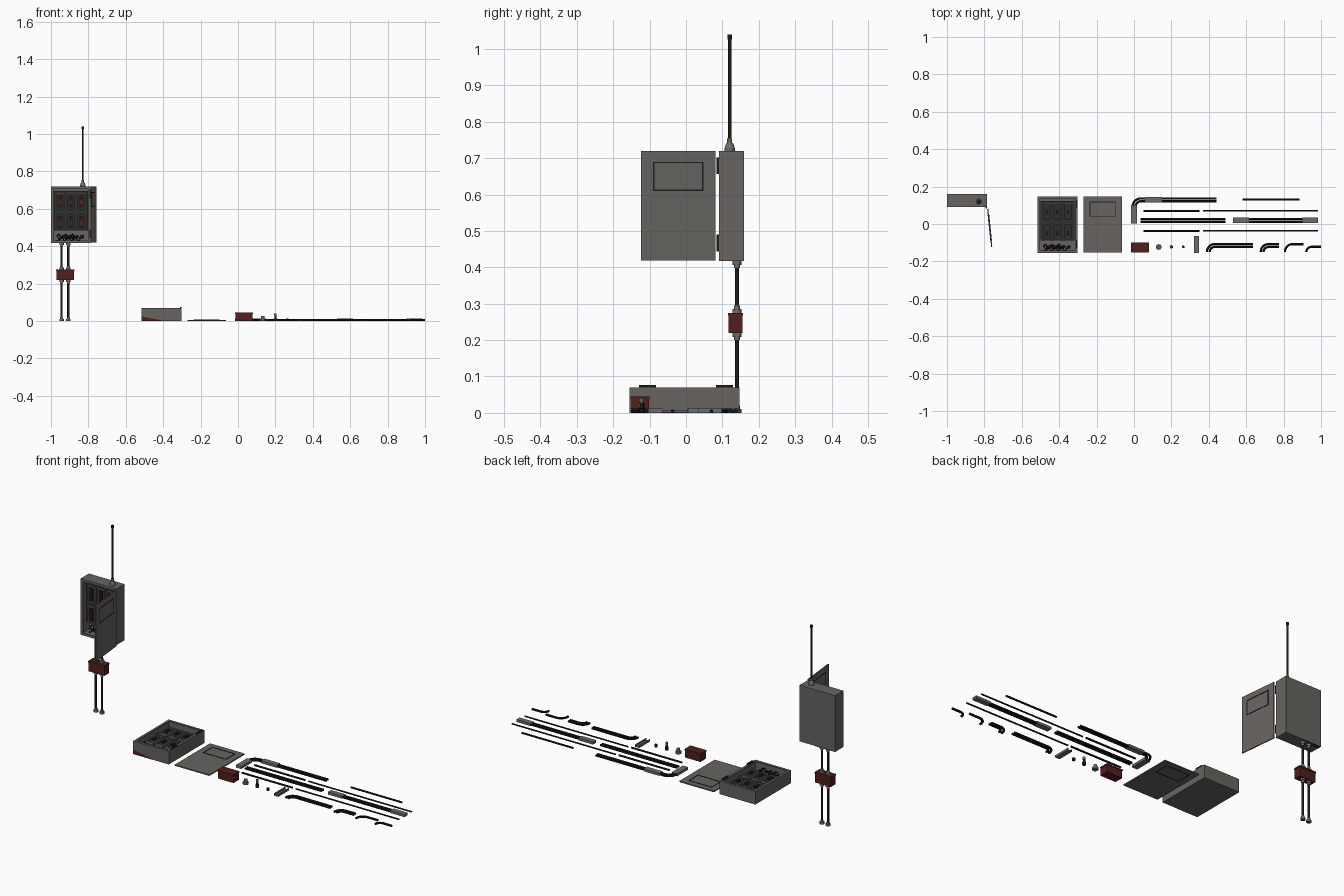
import bpy, bmesh, math
from mathutils import Matrix, Vector

if "Cube" in bpy.data.objects:
    bpy.data.objects.remove(bpy.data.objects["Cube"])

T = Matrix.Translation
R = lambda deg, axis: Matrix.Rotation(math.radians(deg), 4, axis)
ID = Matrix.Identity(4)


def material(name, rgb):
    m = bpy.data.materials.new(name)
    m.diffuse_color = (*rgb, 1)
    m.use_nodes = True
    m.node_tree.nodes["Principled BSDF"].inputs["Base Color"].default_value = m.diffuse_color
    return m


GREY = material("warm grey paint", (0.135, 0.127, 0.117))
STEEL = material("steel", (0.15, 0.15, 0.145))
DARK = material("charcoal panel", (0.03, 0.03, 0.028))
BLACK = material("black", (0.011, 0.011, 0.010))
RED = material("dark red", (0.085, 0.013, 0.013))
BRASS = material("brass", (0.16, 0.12, 0.055))


def add(name, mesh, mat, smooth=False):
    mesh.materials.clear()
    mesh.materials.append(mat)
    ob = bpy.data.objects.new(name, mesh)
    bpy.context.collection.objects.link(ob)
    if smooth:
        bpy.ops.object.select_all(action='DESELECT')
        ob.select_set(True)
        bpy.context.view_layer.objects.active = ob
        bpy.ops.object.shade_smooth_by_angle(angle=math.radians(40))
    return ob


def from_bm(name, bm, mat, smooth=False):
    mesh = bpy.data.meshes.new(name)
    bm.to_mesh(mesh)
    bm.free()
    return add(name, mesh, mat, smooth)


def boxes(name, mat, ranges, M=ID):
    """One object from several (x0, x1, y0, y1, z0, z1) blocks."""
    bm = bmesh.new()
    for x0, x1, y0, y1, z0, z1 in ranges:
        place = T(((x0 + x1) / 2, (y0 + y1) / 2, (z0 + z1) / 2))
        size = Matrix.Diagonal((x1 - x0, y1 - y0, z1 - z0, 1))
        bmesh.ops.create_cube(bm, size=1, matrix=M @ place @ size)
    return from_bm(name, bm, mat)


def frame(x0, x1, y0, y1, z0, z1, t):
    """Four bars of width t around a rectangle."""
    return [(x0, x0 + t, y0, y1, z0, z1), (x1 - t, x1, y0, y1, z0, z1),
            (x0 + t, x1 - t, y0, y0 + t, z0, z1), (x0 + t, x1 - t, y1 - t, y1, z0, z1)]


def turned(name, mat, x, y, z, profile, sides=16):
    """Upright stack of (radius, height) rings."""
    bm = bmesh.new()
    for (r0, z0), (r1, z1) in zip(profile, profile[1:]):
        if z1 > z0:
            bmesh.ops.create_cone(bm, cap_ends=True, segments=sides, radius1=r0, radius2=r1,
                                  depth=z1 - z0, matrix=T((x, y, z + (z0 + z1) / 2)))
    return from_bm(name, bm, mat, True)


def pipe(name, mat, points, r, M=ID):
    """Round bar swept along a path."""
    cu = bpy.data.curves.new(name, 'CURVE')
    cu.dimensions = '3D'
    cu.bevel_depth, cu.bevel_resolution, cu.use_fill_caps = r, 2, True
    sp = cu.splines.new('POLY')
    sp.points.add(len(points) - 1)
    for p, co in zip(sp.points, points):
        p.co = (*(M @ Vector(co)), 1)
    tmp = bpy.data.objects.new(name + "_path", cu)
    bpy.context.collection.objects.link(tmp)
    bpy.context.view_layer.update()
    mesh = bpy.data.meshes.new_from_object(tmp.evaluated_get(bpy.context.evaluated_depsgraph_get()))
    bpy.data.objects.remove(tmp)
    return add(name, mesh, mat, True)


def elbow(name, x, y0, y, x1, bend, r):
    """Pipe rising along y, turning a quarter circle, then running along x."""
    pts = [(x, y0, r)]
    for i in range(9):
        a = math.radians(180 - 90 * i / 8)
        pts.append((x + bend + bend * math.cos(a), y - bend + bend * math.sin(a), r))
    pipe(name, BLACK, pts + [(x1, y, r)], r)


# Cabinet in local axes: x across, y up, z toward the open side
def cabinet(prefix, M, switches):
    w, h, d = 0.106, 0.151, 0.07
    boxes(prefix + "_shell", GREY, [(-w, w, -h, h, 0, 0.004)]
          + frame(-w, w, -h, h, 0.004, d - 0.004, 0.006)
          + frame(-w, w, -h, h, d - 0.004, d, 0.013), M)
    boxes(prefix + "_panel", DARK, [(-0.09, 0.09, -0.085, 0.126, 0.036, 0.044)], M)
    slots = [(u, v) for u in (-0.056, 0, 0.056) for v in (-0.041, 0.07)]
    rims, bodies, toggles = [], [], []
    for u, v in slots:
        rims += frame(u - 0.022, u + 0.022, v - 0.045, v + 0.045, 0.044, 0.054, 0.006)
        bodies.append((u - 0.011, u + 0.011, v - 0.033, v + 0.033, 0.044, 0.051))
        toggles.append((u - 0.007, u + 0.007, v - 0.016, v + 0.010, 0.051, 0.057))
    boxes(prefix + "_breaker_frames", STEEL, rims, M)
    boxes(prefix + "_breakers", DARK if not switches else BLACK, bodies, M)
    boxes(prefix + "_toggles", RED if switches else BLACK, toggles, M)
    # tangle of cables and a terminal block under the panel
    for k in range(3):
        pts = [(-0.075 + 0.0065 * i, -0.116 + 0.012 * math.sin(i * 1.1 + k * 2) - 0.006 * k,
                0.03 + 0.006 * k + 0.005 * math.cos(i * 1.7)) for i in range(18 + 2 * k)]
        pipe(f"{prefix}_cable_{k}", BLACK, pts, 0.0028, M)
    boxes(prefix + "_terminal_block", BLACK, [(-0.045, 0.02, -0.127, -0.112, 0.004, 0.034),
                                              (0.052, 0.07, -0.128, -0.11, 0.004, 0.034)], M)
    # hinge leaves on the right edge
    boxes(prefix + "_hinges", BLACK, [(w - 0.008, w + 0.001, v - 0.023, v + 0.023, d, d + 0.006)
                                      for v in (-0.102, 0.11)], M)
    # red corner on the underside
    bm = bmesh.new()
    tri = [bm.verts.new(M @ Vector(p)) for p in
           ((-w, -h - 0.001, 0), (0.02, -h - 0.001, 0), (-w, -h - 0.001, 0.025))]
    bm.faces.new(tri)
    from_bm(prefix + "_red_corner", bm, RED)


# Door in local axes: hinge edge at x = 0, outer face toward +z
def door(prefix, M):
    boxes(prefix + "_leaf", GREY, [(-0.206, 0, -0.15, 0.15, 0.001, 0.007)], M)
    boxes(prefix + "_window_frame", BLACK,
          frame(-0.173, -0.034, 0.041, 0.121, 0, 0.0085, 0.004), M)


cabinet("standing_cabinet", T((-0.893, 0.16, 0.569)) @ R(90, 'X'), True)
door("open_door", T((-0.786, 0.081, 0.569)) @ R(96, 'Z') @ R(90, 'X'))
cabinet("lying_cabinet", T((-0.409, -0.004, 0)), False)
door("loose_door", T((-0.064, -0.002, 0)))

# Antenna on the standing cabinet
turned("antenna_base", STEEL, -0.83, 0.12, 0.72, [(0.014, 0), (0.014, 0.008), (0.009, 0.022)])
turned("antenna_collar", BRASS, -0.83, 0.12, 0.742, [(0.007, 0), (0.007, 0.012)])
turned("antenna_rod", BLACK, -0.83, 0.12, 0.754,
       [(0.005, 0), (0.005, 0.272), (0.0065, 0.272), (0.0065, 0.286)], 12)

# Conduits, fittings and junction box under the standing cabinet
for i, x in enumerate((-0.943, -0.907)):
    turned(f"conduit_{i}", BLACK, x, 0.14, 0, [(0.006, 0), (0.006, 0.42)], 12)
    for j, (z, up) in enumerate(((0, 1), (0.22, -1), (0.275, 1), (0.418, -1))):
        rings = [(0.012, 0), (0.012, 0.011), (0.008, 0.011), (0.008, 0.02)]
        if up < 0:
            rings = [(r, 0.02 - h) for r, h in reversed(rings)]
            z -= 0.02
        turned(f"conduit_fitting_{i}_{j}", STEEL, x, 0.14, z, rings)


def junction_box(name, x, y, z, sx, sy, sz):
    boxes(name, RED, [(x - sx, x + sx, y - sy, y + sy, z, z + sz * 0.86),
                      (x - sx - 0.002, x + sx + 0.002, y - sy - 0.002, y + sy + 0.002,
                       z + sz * 0.86, z + sz)])


junction_box("hung_junction_box", -0.923, 0.136, 0.219, 0.047, 0.019, 0.056)
junction_box("loose_junction_box", 0.032, -0.126, 0, 0.046, 0.024, 0.045)

# Long double elbow with couplings
elbow("long_elbow_outer", -0.008, 0.008, 0.137, 0.44, 0.045, 0.006)
elbow("long_elbow_inner", 0.008, 0.008, 0.122, 0.44, 0.030, 0.006)
boxes("elbow_couplings", STEEL, [(-0.016, 0.016, 0.004, 0.098, 0, 0.0135),
                                 (0.058, 0.15, 0.115, 0.144, 0, 0.0135)])

# Straight pipes laid out in rows: x start, x end, y, radius
rows = [(0.58, 0.885, 0.13, 0.005), (0.05, 0.35, 0.07, 0.005), (0.37, 0.985, 0.07, 0.004),
        (0.05, 0.35, -0.037, 0.005), (0.37, 0.985, -0.037, 0.004),
        (0.035, 0.49, 0.027, 0.006), (0.035, 0.49, 0.012, 0.006),
        (0.54, 0.98, 0.027, 0.006), (0.54, 0.98, 0.012, 0.006)]
for i, (x0, x1, y, r) in enumerate(rows):
    pipe(f"straight_pipe_{i}", BLACK, [(x0, y, r), (x1, y, r)], r)
boxes("pipe_couplings", STEEL, [(0.53, 0.615, 0.006, 0.034, 0, 0.0135),
                                (0.90, 0.985, 0.006, 0.034, 0, 0.0135)])

# Short bends in the front row
for i, (x, x1) in enumerate(((0.39, 0.635), (0.678, 0.775))):
    elbow(f"double_bend_outer_{i}", x, -0.15, -0.108, x1, 0.04, 0.006)
    elbow(f"double_bend_inner_{i}", x + 0.015, -0.15, -0.123, x1, 0.025, 0.006)
elbow("single_bend_long", 0.807, -0.15, -0.108, 0.907, 0.04, 0.006)
elbow("single_bend_short", 0.921, -0.15, -0.122, 1.0, 0.028, 0.006)

# Loose fittings and channel
turned("loose_connector", STEEL, 0.132, -0.123, 0,
       [(0.015, 0), (0.015, 0.012), (0.009, 0.012), (0.009, 0.026)])
turned("loose_antenna_mount", BLACK, 0.2, -0.122, 0,
       [(0.009, 0), (0.009, 0.015), (0.006, 0.015), (0.006, 0.028)])
turned("loose_mount_collar", BRASS, 0.2, -0.122, 0.028, [(0.007, 0), (0.007, 0.013)])
turned("loose_nut", BLACK, 0.264, -0.122, 0, [(0.008, 0), (0.008, 0.013)], 6)
boxes("channel_strip", STEEL, [(0.322, 0.348, -0.155, -0.064, 0, 0.004),
                               (0.322, 0.326, -0.155, -0.064, 0.004, 0.012),
                               (0.344, 0.348, -0.155, -0.064, 0.004, 0.012)])
